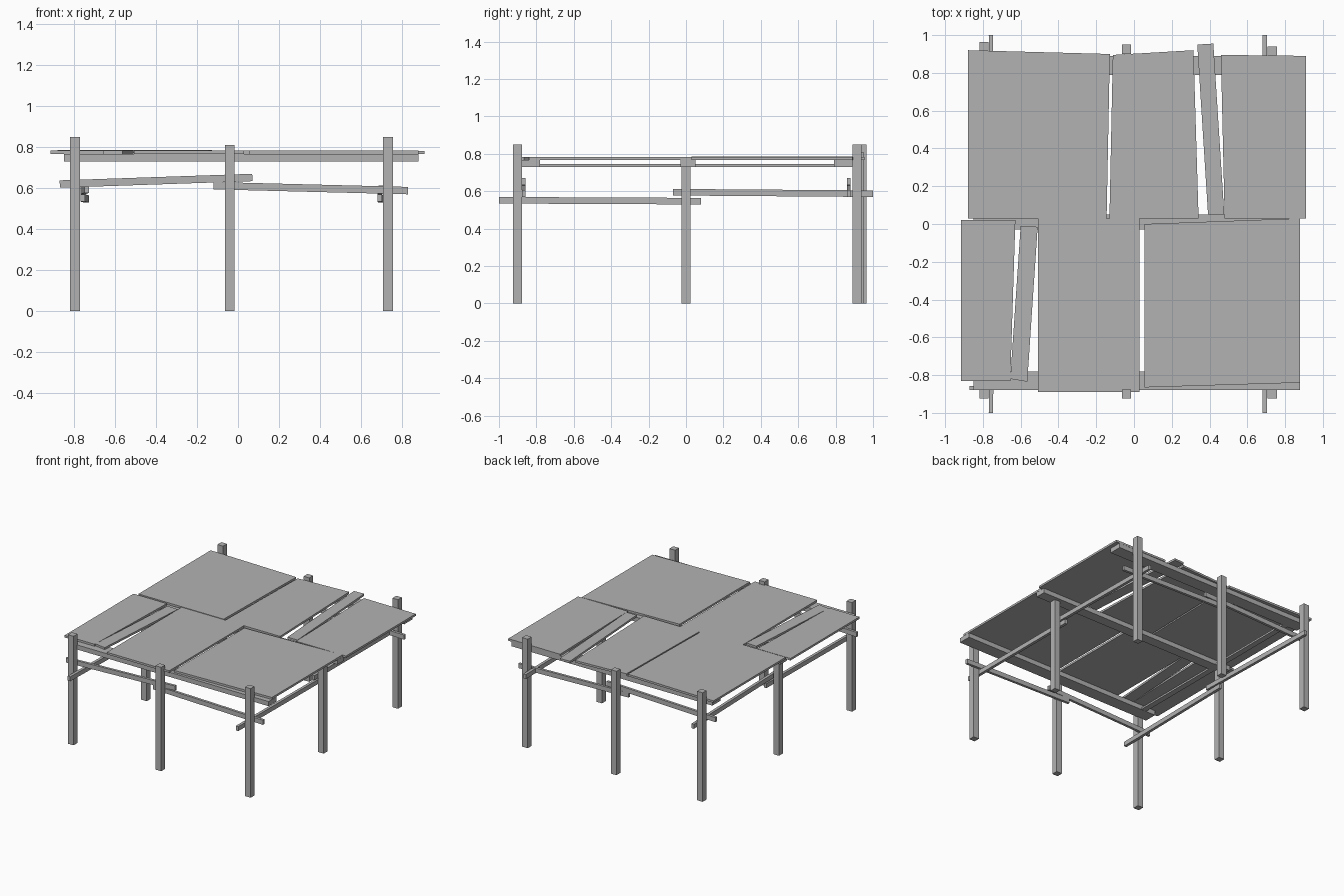
import bpy, bmesh
from mathutils import Vector

cube = bpy.data.objects.get("Cube")
if cube:
    bpy.data.objects.remove(cube)

grey = bpy.data.materials.new("weathered_grey")
grey.use_nodes = True
colour = (0.45, 0.45, 0.45, 1)
grey.diffuse_color = colour
grey.node_tree.nodes["Principled BSDF"].inputs["Base Color"].default_value = colour


def prism(name, outline, offset):
    """Extrude a flat outline along an offset vector."""
    bm = bmesh.new()
    face = bm.faces.new([bm.verts.new(p) for p in outline])
    new = bmesh.ops.extrude_face_region(bm, geom=[face])["geom"]
    bmesh.ops.translate(bm, vec=offset,
                        verts=[v for v in new if isinstance(v, bmesh.types.BMVert)])
    bmesh.ops.recalc_face_normals(bm, faces=bm.faces)
    mesh = bpy.data.meshes.new(name)
    bm.to_mesh(mesh)
    bm.free()
    mesh.materials.append(grey)
    obj = bpy.data.objects.new(name, mesh)
    bpy.context.collection.objects.link(obj)


def bar(name, start, end, width, height):
    """Rectangular timber between two centre points."""
    start, end = Vector(start), Vector(end)
    run = end - start
    side = Vector((-run.y, run.x, 0)).normalized() * width / 2
    if side.length == 0:
        side = Vector((width / 2, 0, 0))
    up = run.cross(side).normalized() * height / 2
    prism(name, [start + side + up, start - side + up,
                 start - side - up, start + side - up], run)


def panel(name, corners, bottom, thick=0.016):
    prism(name, [(x, y, bottom) for x, y in corners], (0, 0, thick))


# Eight posts around the edge
posts = {
    "front_right_post": (-0.795, -0.9, 0.85),
    "front_middle_post": (-0.04, -0.9, 0.81),
    "front_left_post": (0.732, -0.9, 0.85),
    "middle_right_post": (-0.795, 0, 0.76),
    "middle_left_post": (0.732, 0, 0.76),
    "back_right_post": (-0.795, 0.94, 0.85),
    "back_middle_post": (-0.04, 0.925, 0.81),
    "back_left_post": (0.732, 0.915, 0.85),
}
for name, (x, y, top) in posts.items():
    bar(name, (x, y, 0), (x, y, top), 0.048, 0.048)

# Paired, slightly tilted rails along front and back
for label, y in (("front", -0.868), ("back", 0.87)):
    bar(label + "_right_rail", (-0.87, y, 0.62), (0.07, y, 0.652), 0.02, 0.036)
    bar(label + "_left_rail", (-0.12, y, 0.612), (0.83, y, 0.588), 0.02, 0.036)

# Overlapping rails along the two sides
for label, x in (("right", -0.758), ("left", 0.692)):
    inward = 0.02 if x < 0 else 0.005
    bar(label + "_front_rail", (x, -1, 0.552), (x + inward, 0.08, 0.547), 0.022, 0.035)
    bar(label + "_back_rail", (x + inward, -0.07, 0.595), (x, 1, 0.587), 0.022, 0.035)

# Flat beams carrying the deck
for label, y, width in (("front", -0.83, 0.1), ("middle", 0.01, 0.08), ("back", 0.84, 0.1)):
    bar(label + "_beam", (-0.85, y, 0.748), (0.88, y, 0.748), width, 0.036)
bar("deck_batten", (-0.745, -0.8, 0.738), (-0.745, 0.82, 0.738), 0.045, 0.014)

# Deck sheets and two loose planks
panel("back_right_sheet", [(-0.88, 0.03), (-0.145, 0.03), (-0.128, 0.9), (-0.88, 0.92)], 0.771)
panel("back_middle_sheet", [(-0.13, 0.03), (0.342, 0.03), (0.315, 0.92), (-0.112, 0.895)], 0.767)
panel("back_loose_plank", [(0.392, 0.05), (0.478, 0.05), (0.42, 0.955), (0.335, 0.95)], 0.767)
panel("back_left_sheet", [(0.48, 0.03), (0.91, 0.03), (0.91, 0.89), (0.46, 0.895)], 0.766)
panel("front_right_sheet", [(-0.915, -0.83), (-0.655, -0.83), (-0.628, 0.02), (-0.915, 0.02)], 0.767)
panel("front_loose_plank", [(-0.655, -0.82), (-0.565, -0.835), (-0.51, -0.015), (-0.6, -0.01)], 0.767)
panel("front_middle_sheet", [(-0.508, -0.89), (0.03, -0.89), (0.03, 0.03), (-0.508, 0.03)], 0.767)
panel("front_left_sheet", [(0.055, -0.865), (0.88, -0.84), (0.88, 0.03), (0.055, 0)], 0.767)
